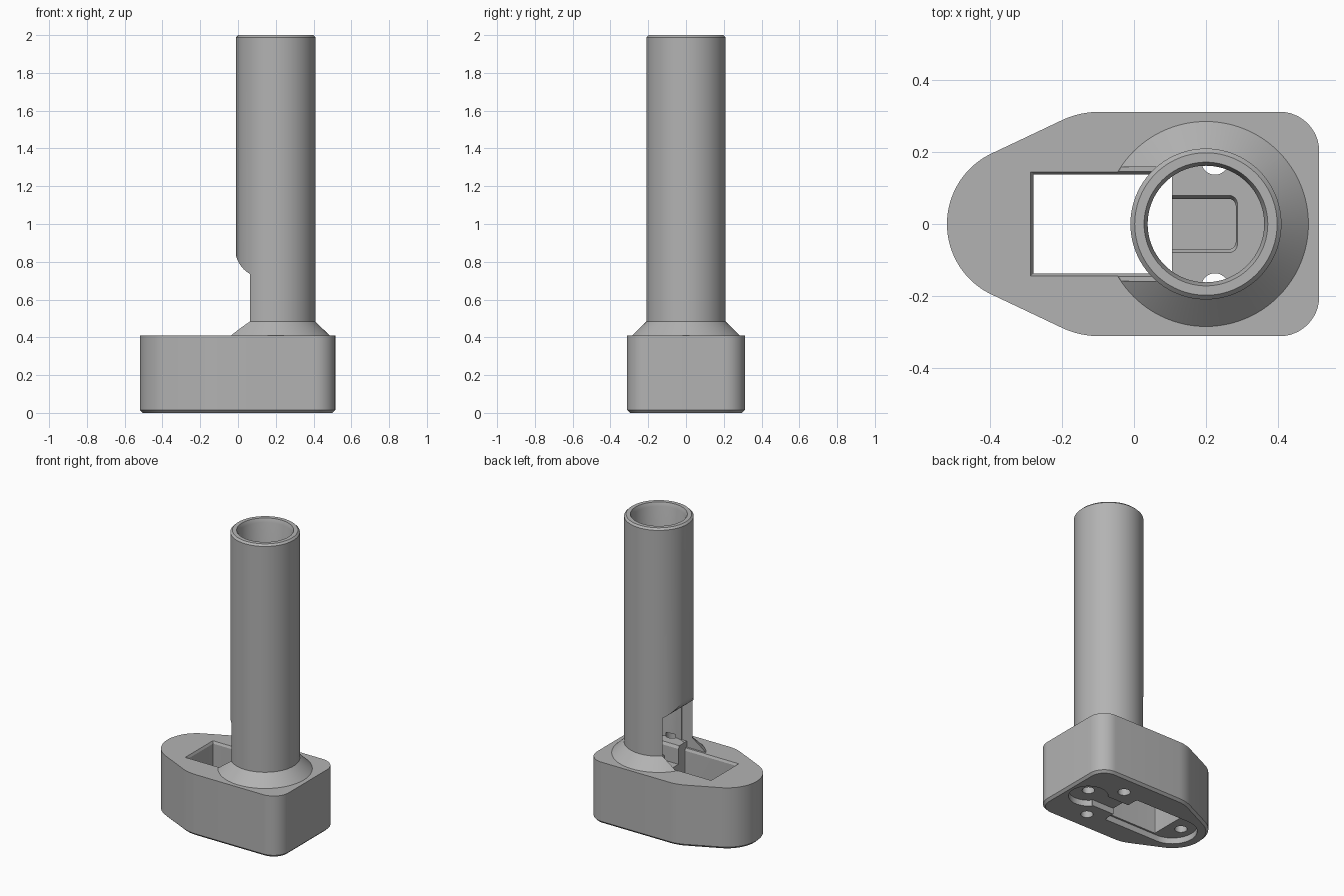
import bpy, bmesh
from math import cos, sin, pi, sqrt, radians

if "Cube" in bpy.data.objects:
    bpy.data.objects.remove(bpy.data.objects["Cube"])

grey = bpy.data.materials.new("satin_grey")
grey.use_nodes = True
GREY = (0.45, 0.45, 0.45, 1)
grey.diffuse_color = GREY
grey.node_tree.nodes["Principled BSDF"].inputs["Base Color"].default_value = GREY


def arc(cx, cy, r, start, end, n=12):
    angles = [radians(start + (end - start) * i / n) for i in range(n + 1)]
    return [(cx + r * cos(a), cy + r * sin(a)) for a in angles]


def circle(cx, cy, r, n=96):
    return arc(cx, cy, r, 0, 360, n)[:-1]


def rounded_box(x0, x1, half, r):
    pts = []
    for i, (x, y) in enumerate([(x1 - r, half - r), (x0 + r, half - r),
                                (x0 + r, r - half), (x1 - r, r - half)]):
        pts += arc(x, y, r, 90 * i, 90 * i + 90, 6)
    return pts


def loft(name, sections):
    """Closed solid through matching rings, each given as (points, height)."""
    bm = bmesh.new()
    rings = [[bm.verts.new((x, y, z)) for x, y in pts] for pts, z in sections]
    bm.faces.new(rings[0])
    bm.faces.new(rings[-1])
    for a, b in zip(rings, rings[1:]):
        for i in range(len(a)):
            j = (i + 1) % len(a)
            bm.faces.new((a[i], a[j], b[j], b[i]))
    bmesh.ops.recalc_face_normals(bm, faces=bm.faces[:])
    mesh = bpy.data.meshes.new(name)
    bm.to_mesh(mesh)
    bm.free()
    mesh.materials.append(grey)
    obj = bpy.data.objects.new(name, mesh)
    bpy.context.collection.objects.link(obj)
    return obj


def combine(target, tool, operation='DIFFERENCE'):
    mod = target.modifiers.new(tool.name, 'BOOLEAN')
    mod.operation, mod.solver, mod.object = operation, 'EXACT', tool
    bpy.context.view_layer.objects.active = target
    bpy.ops.object.modifier_apply(modifier=mod.name)
    bpy.data.objects.remove(tool)


def base_outline(inset=0):
    """Square end with rounded corners, tapering to a round end."""
    half = arc(0.405, 0.202, 0.11 - inset, 0, 90)
    half += arc(-0.095, 0.062, 0.25 - inset, 90, 113.6, 6)
    half += arc(-0.303, 0, 0.217 - inset, 113.6, 180, 24)
    return half + [(x, -y) for x, y in half[-2::-1]]


# Base block with a chamfered lower rim
body = loft("socket_body", [(base_outline(0.015), 0), (base_outline(), 0.015),
                            (base_outline(), 0.41)])

# Upright tube with a conical foot
tube = loft("tube", [(circle(0.2, 0, r), z) for r, z in
                     [(0.285, 0.2), (0.285, 0.41), (0.21, 0.483),
                      (0.21, 1.988), (0.198, 2.0)]])
combine(body, tube, 'UNION')

# Blind bore of the tube, with a chamfered mouth
bore = loft("bore", [(circle(0.2, 0, r), z) for r, z in
                     [(0.162, 0.45), (0.162, 1.975), (0.172, 2.0), (0.18, 2.02)]])
combine(body, bore)

# Window in the tube side, curved at the top
profile = [(-0.2, 0.411), (0.105, 0.411), (0.105, 0.451), (0.14, 0.451)]
profile += arc(0.14, 0.87, 0.155, 270, 180, 16) + [(-0.2, 0.87)]
window = loft("window", [(profile, -0.159), (profile, 0.159)])
for v in window.data.vertices:
    x, z, y = v.co
    v.co = (x, y, z)
window.data.flip_normals()
combine(body, window)

# Rectangular slot through the base, flared at the top
slot = loft("slot", [(rounded_box(-0.28, 0.105, 0.138, 0.002), -0.1),
                     (rounded_box(-0.28, 0.105, 0.138, 0.002), 0.395),
                     (rounded_box(-0.292, 0.105, 0.15, 0.002), 0.42)])
combine(body, slot)

# Pocket in the tube floor, open toward the slot
pocket = loft("pocket", [(rounded_box(0.05, 0.283, 0.07, 0.02), 0.33),
                         (rounded_box(0.05, 0.283, 0.07, 0.02), 0.432),
                         (rounded_box(0.05, 0.29, 0.085, 0.025), 0.46)])
combine(body, pocket)

# Recess in the underside: wide round end, narrow neck, small round end
side = arc(0.36, 0, 0.12, 0, 141, 16) + [(0.267, 0.07), (0.1, 0.07), (0.1, 0.15)]
side += arc(-0.303, 0, 0.15, 90, 180, 16)
recess_outline = side + [(x, -y) for x, y in side[-2:0:-1]]
combine(body, loft("recess", [(recess_outline, -0.05), (recess_outline, 0.04)]))

# Screw holes
for x, y, top in [(0.36, 0, 0.3), (-0.37, 0, 0.3),
                  (0.225, 0.175, 0.47), (0.225, -0.175, 0.47)]:
    ring = circle(x, y, 0.038, 32)
    combine(body, loft("hole", [(ring, -0.1), (ring, top)]))

# Smooth shading with sharp edges kept
bpy.ops.object.select_all(action='DESELECT')
body.select_set(True)
bpy.context.view_layer.objects.active = body
bpy.ops.object.shade_smooth_by_angle(angle=radians(25))
